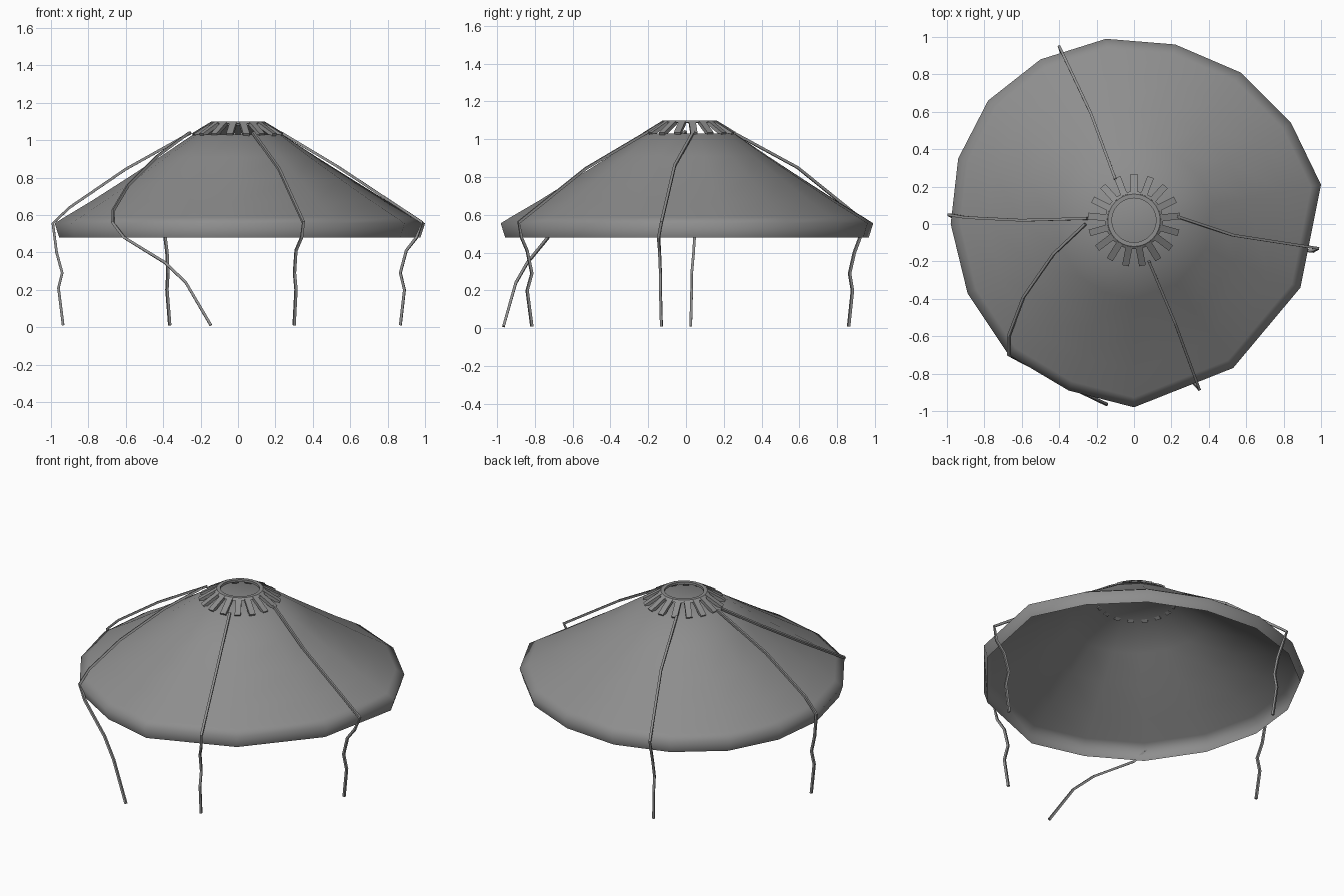
import bpy, bmesh, math
from mathutils import Vector, Matrix

if "Cube" in bpy.data.objects:
    bpy.data.objects.remove(bpy.data.objects["Cube"])

CY = 0.02  # the vent sits slightly behind the centre
grey = bpy.data.materials.new("dark_grey")
grey.diffuse_color = (.27, .27, .27, 1)
grey.use_nodes = True
grey.node_tree.nodes["Principled BSDF"].inputs["Base Color"].default_value = grey.diffuse_color


def finish(name, bm, smooth=None):
    bmesh.ops.recalc_face_normals(bm, faces=bm.faces)
    me = bpy.data.meshes.new(name)
    bm.to_mesh(me)
    bm.free()
    me.materials.append(grey)
    ob = bpy.data.objects.new(name, me)
    bpy.context.collection.objects.link(ob)
    if smooth:
        bpy.ops.object.select_all(action='DESELECT')
        ob.select_set(True)
        bpy.context.view_layer.objects.active = ob
        bpy.ops.object.shade_smooth_by_angle(angle=math.radians(smooth))
    return ob


# canopy: irregular hand-cut rim blended into a round neck
rim = [(-.15, .99), (.22, .96), (.57, .81), (.84, .54), (1, .21), (.89, -.34),
       (.53, -.77), (0, -.98), (-.35, -.89), (-.67, -.70), (-.89, -.37),
       (-.98, 0), (-.94, .35), (-.78, .66), (-.5, .88)]
profile = [(0, 1.03), (.24, .91), (.48, .795), (.74, .672), (.93, .588), (1, .555), (.968, .48)]
bm = bmesh.new()
rings = []
for t, z in profile:
    ring = []
    for x, y in rim:
        d = Vector((x, y - CY)).normalized() * 0.24
        ring.append(bm.verts.new((d.x + (x - d.x) * t, d.y + CY + (y - d.y - CY) * t, z)))
    rings.append(ring)
n = len(rim)
for a, b in zip(rings, rings[1:]):
    for i in range(n):
        j = (i + 1) % n
        bm.faces.new((a[i], a[j], b[j], b[i]))
bm.faces.new(rings[0])
finish("canopy", bm, 120)

# crown ring around the open vent
bm = bmesh.new()
sec = [(.118, 1.085), (.118, 1.10), (.14, 1.10), (.155, 1.088)]
N = 32
vs = [[bm.verts.new((r * math.cos(k * math.tau / N), CY + r * math.sin(k * math.tau / N), z))
       for r, z in sec] for k in range(N)]
for k in range(N):
    for i in range(4):
        a, b = vs[k], vs[(k + 1) % N]
        bm.faces.new((a[i], b[i], b[(i + 1) % 4], a[(i + 1) % 4]))
finish("crown_ring", bm, 30)

# sloping vent bars
bm = bmesh.new()
count = 17
for k in range(count):
    lo, hi = Vector((.242, 0, 1.027)), Vector((.138, 0, 1.09))
    m = (Matrix.Translation((0, CY, 0))
         @ Matrix.Rotation(math.pi / 2 + k * math.tau / count, 4, 'Z')
         @ Matrix.Translation((lo + hi) / 2)
         @ Matrix.Rotation(math.atan2(.063, .104), 4, 'Y')
         @ Matrix.Diagonal(((lo - hi).length, .036, .02, 1)))
    bmesh.ops.create_cube(bm, size=1, matrix=m)
finish("vent_bars", bm)


# hanging ties: thin square cords over the canopy, loose below the rim
def tie(name, pts, r=.007):
    bm = bmesh.new()
    pts = [Vector(p) for p in pts]
    prev = None
    for i, p in enumerate(pts):
        d = (pts[min(i + 1, len(pts) - 1)] - pts[max(i - 1, 0)]).normalized()
        out = Vector((p.x, p.y, .5))
        side = d.cross(out).normalized()
        up = side.cross(d).normalized()
        ring = [bm.verts.new(p + (side * a + up * b) * r)
                for a, b in ((-1, -1), (1, -1), (1, 1), (-1, 1))]
        if prev:
            for k in range(4):
                j = (k + 1) % 4
                bm.faces.new((prev[k], prev[j], ring[j], ring[k]))
        else:
            bm.faces.new(ring)
        prev = ring
    bm.faces.new(prev)
    finish(name, bm)


tie("left_tie", [(-.25, .03, 1.04), (-.6, .02, .845), (-.9, .035, .64), (-.99, .05, .555),
                 (-.97, .04, .4), (-.94, .03, .29), (-.96, .03, .21), (-.935, .025, .01)])
tie("right_tie", [(.23, .04, 1.04), (.53, -.06, .86), (.985, -.13, .56), (.955, -.145, .48),
                  (.9, -.14, .41), (.868, -.135, .29), (.89, -.135, .2), (.868, -.13, .01)])
tie("front_right_tie", [(.08, -.2, 1.04), (.22, -.53, .845), (.35, -.885, .56), (.34, -.87, .48),
                        (.31, -.84, .41), (.302, -.815, .29), (.31, -.84, .2), (.3, -.815, .01)])
tie("front_left_tie", [(-.26, 0, 1.04), (-.43, -.16, .915), (-.59, -.39, .755), (-.67, -.6, .62),
                       (-.67, -.7, .56), (-.61, -.73, .48), (-.39, -.84, .345),
                       (-.28, -.9, .24), (-.145, -.965, .01)])
tie("back_tie", [(-.1, .24, 1.04), (-.23, .59, .85), (-.4, .95, .56), (-.39, .92, .48),
                 (-.38, .89, .4), (-.375, .865, .29), (-.38, .88, .2), (-.365, .86, .01)])
